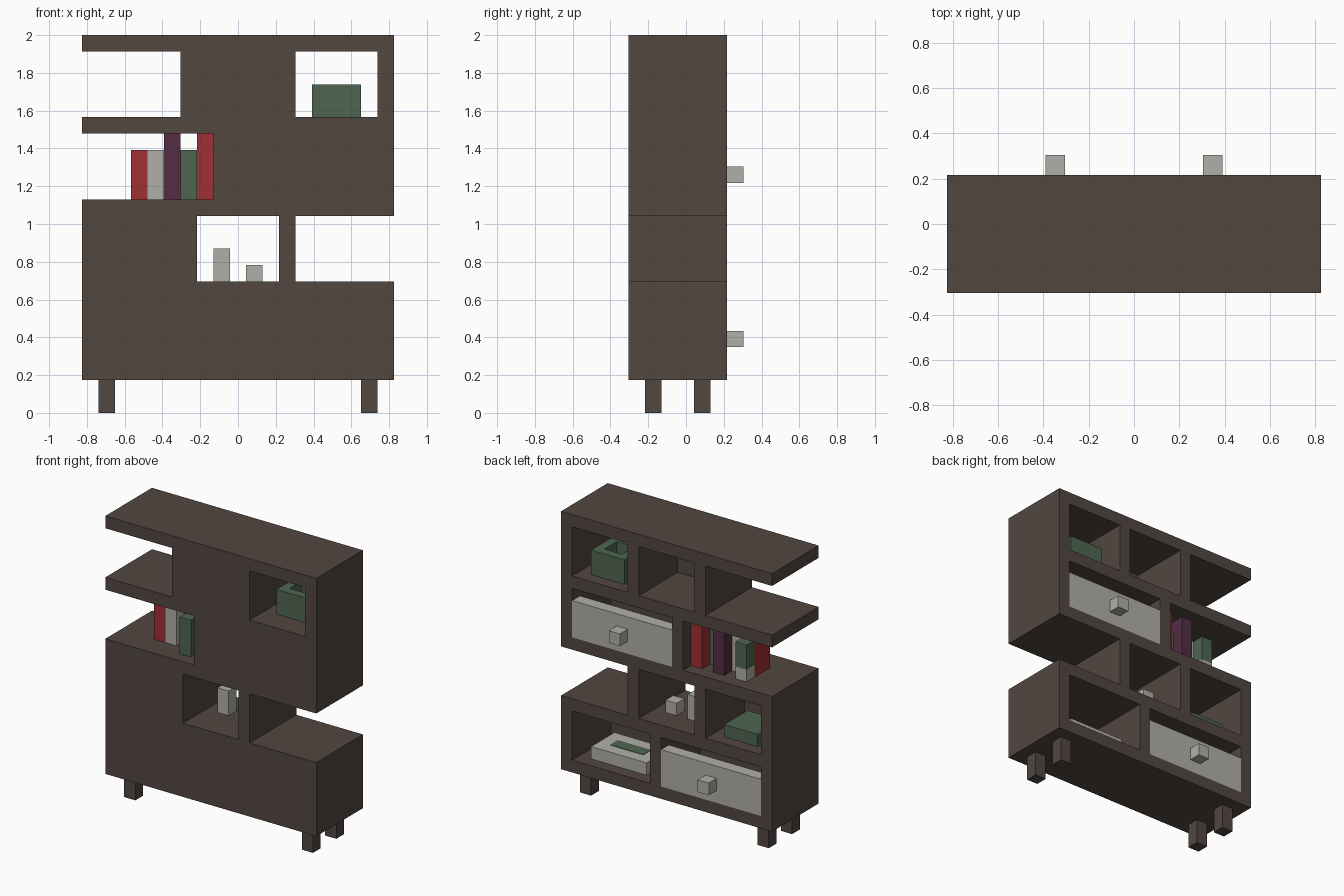
import bpy
import bmesh

cube = bpy.data.objects.get("Cube")
if cube:
    bpy.data.objects.remove(cube, do_unlink=True)

U = 2 / 23  # size of one module; the cabinet is 19 x 7 x 23 modules


def srgb(r, g, b):
    def lin(c):
        c /= 255
        return c / 12.92 if c <= 0.04045 else ((c + 0.055) / 1.055) ** 2.4
    return (lin(r), lin(g), lin(b), 1)


def material(name, rgb):
    m = bpy.data.materials.new(name)
    m.use_nodes = True
    m.diffuse_color = srgb(*rgb)
    bsdf = m.node_tree.nodes["Principled BSDF"]
    bsdf.inputs["Base Color"].default_value = srgb(*rgb)
    bsdf.inputs["Roughness"].default_value = 0.9
    return m


WOOD = material("dark wood", (82, 71, 64))
GREY = material("pale grey", (176, 175, 168))
GREEN = material("muted green", (78, 102, 81))
RED = material("book red", (160, 48, 51))
PURPLE = material("book purple", (83, 45, 68))


def box(name, mat, x, y, z):
    """Box between module coordinates, each axis given as (low, high)."""
    bm = bmesh.new()
    bmesh.ops.create_cube(bm, size=1)
    for v in bm.verts:
        v.co.x = (x[v.co.x > 0] - 9.5) * U
        v.co.y = (y[v.co.y > 0] - 3.5) * U
        v.co.z = z[v.co.z > 0] * U
    mesh = bpy.data.meshes.new(name)
    bm.to_mesh(mesh)
    bm.free()
    mesh.materials.append(mat)
    ob = bpy.data.objects.new(name, mesh)
    bpy.context.collection.objects.link(ob)
    return ob


FULL = (0, 6)

# Full-width horizontal boards
for name, z in (("bottom_board", 2), ("lower_shelf", 7), ("middle_shelf", 12),
                ("upper_shelf", 17), ("top_board", 22)):
    box(name, WOOD, (0, 19), FULL, (z, z + 1))

# Upright boards of each tier, by left edge
TIERS = {"bottom": (3, (0, 10, 18)), "lower": (8, (0, 6, 12)),
         "middle": (13, (8, 18)), "top": (18, (6, 12, 18))}
for tier, (z, edges) in TIERS.items():
    for n, x in enumerate(edges, 1):
        depth = (1, 6) if (tier, x) == ("bottom", 10) else FULL
        box(f"{tier}_upright_{n}", WOOD, (x, x + 1), depth, (z, z + 4))

# Panels closing some compartments
for name, x, z in (("bottom_panel", (1, 18), 3), ("lower_panel", (1, 6), 8),
                   ("middle_panel", (9, 18), 13), ("top_panel", (7, 12), 18)):
    box(name, WOOD, x, (0, 1), (z, z + 4))

# Legs
for side, x in (("right", 1), ("left", 17)):
    for end, y in (("front", 1), ("back", 4)):
        box(f"{end}_{side}_leg", WOOD, (x, x + 1), (y, y + 1), (0, 2))

# Drawers with square knobs
for name, x, z in (("lower_drawer", 1, 3), ("upper_drawer", 9, 13)):
    box(name, GREY, (x, x + 9), (5, 6), (z, z + 3))
    box(name + "_knob", GREY, (x + 4, x + 5), (6, 7), (z + 1, z + 2))

# Standing books
for name, mat, x, y, top in (("short_red_book", RED, 3, (2, 4), 16),
                             ("grey_book", GREY, 4, (2, 4), 16),
                             ("purple_book", PURPLE, 5, (3, 5), 17),
                             ("green_book", GREEN, 6, (1, 4), 16),
                             ("tall_red_book", RED, 7, (3, 5), 17)):
    box(name, mat, (x, x + 1), y, (13, top))

# Little plant in front of the short red book
box("plant_pot", GREY, (3, 4), (4, 5), (13, 14))
box("plant_leaves", GREEN, (3, 4), (4, 5), (14, 16))

# Small ornaments in the lower tier
box("tall_ornament", GREY, (8, 9), (3, 4), (8, 10))
box("small_ornament", GREY, (10, 11), (3, 4), (8, 9))

# Lying green box
box("green_box", GREEN, (2, 5), (2, 5), (8, 9))

# Lying grey case with a green strip
box("grey_case", GREY, (12, 17), (2, 5), (3, 4))
box("case_strip", GREEN, (13, 16), (3, 4), (3.95, 4.03))

# Green container with a square well in its top
pot = box("green_container", GREEN, (14, 17), (2, 5), (18, 20))
bm = bmesh.new()
bm.from_mesh(pot.data)
bm.normal_update()
top = [f for f in bm.faces if f.normal.z > 0.9]
bmesh.ops.inset_region(bm, faces=top, thickness=U)
walls = bmesh.ops.extrude_face_region(bm, geom=top)
well = [v for v in walls["geom"] if isinstance(v, bmesh.types.BMVert)]
bmesh.ops.translate(bm, verts=well, vec=(0, 0, -U))
bmesh.ops.delete(bm, geom=[f for f in top if f.is_valid], context="FACES_ONLY")
bmesh.ops.recalc_face_normals(bm, faces=bm.faces)
bm.to_mesh(pot.data)
bm.free()
